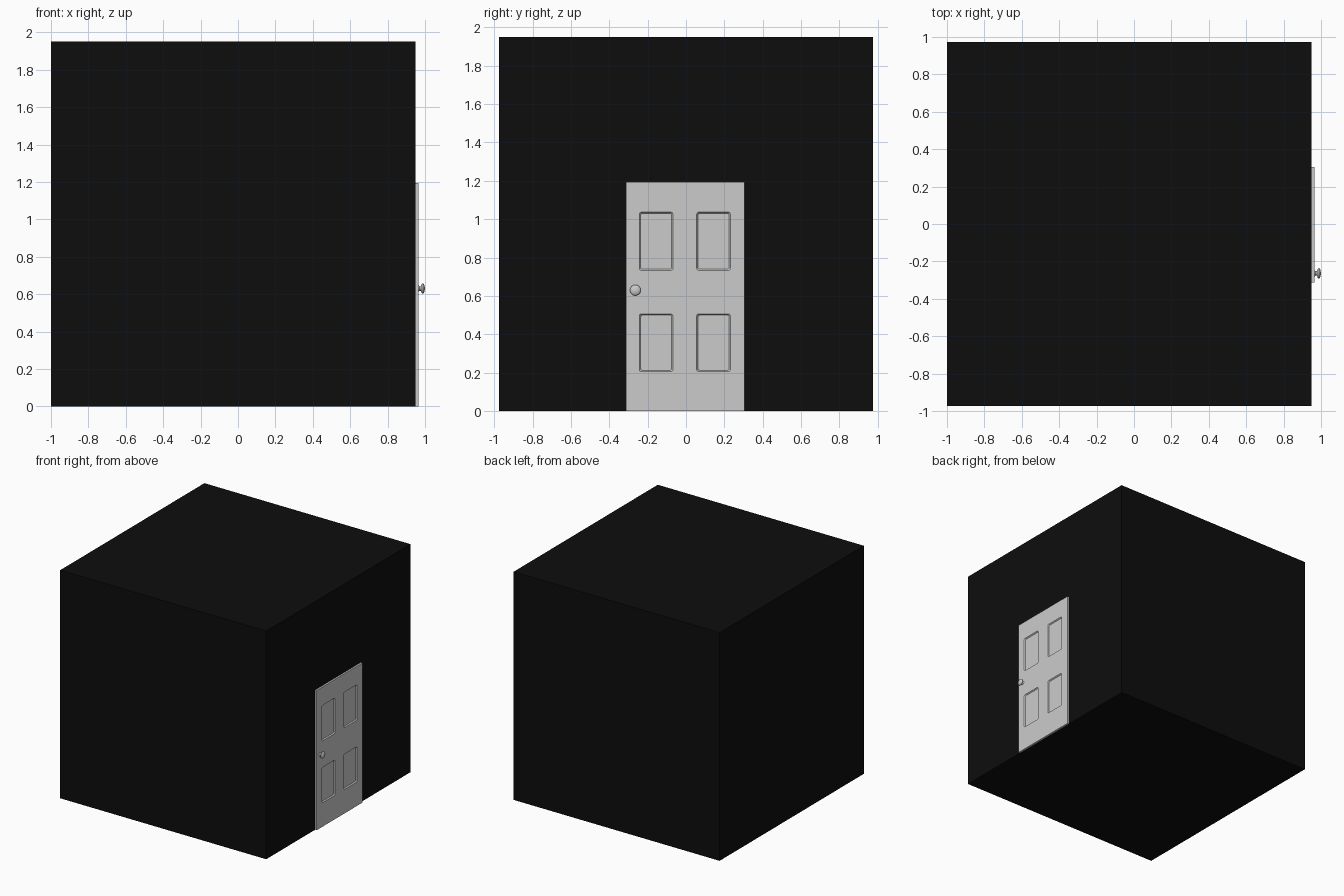
import bpy, bmesh, math
from mathutils import Matrix, Vector

if "Cube" in bpy.data.objects:
    bpy.data.objects.remove(bpy.data.objects["Cube"])

WALL, FACE = 0.949, 0.964   # x of the room wall and of the door front


def mesh_object(name, bm):
    bmesh.ops.recalc_face_normals(bm, faces=bm.faces[:])
    me = bpy.data.meshes.new(name)
    bm.to_mesh(me)
    bm.free()
    ob = bpy.data.objects.new(name, me)
    bpy.context.collection.objects.link(ob)
    return ob


def box(lo, hi):
    lo, hi = Vector(lo), Vector(hi)
    bm = bmesh.new()
    bmesh.ops.create_cube(bm, size=1, matrix=Matrix.Translation((lo + hi) / 2)
                          @ Matrix.Diagonal((*(hi - lo), 1)))
    return bm


# Black cube room
room = mesh_object("room_cube", box((-1, -0.974, 0), (WALL, 0.974, 1.95)))
black = bpy.data.materials.new("black")
black.diffuse_color = (0.004, 0.004, 0.004, 1)
black.use_nodes = True
black.node_tree.nodes["Principled BSDF"].inputs["Base Color"].default_value = black.diffuse_color
room.data.materials.append(black)

# Door slab
door = mesh_object("door", box((WALL - 0.002, -0.313, 0), (FACE, 0.304, 1.195)))


# Recessed panels: rounded corners and sloped walls
def panel_cutter(y0, y1, z0, z1, depth=0.009, slope=0.007):
    bm = box((FACE - depth, y0, z0), (FACE + depth, y1, z1))
    edges = [e for e in bm.edges
             if abs(e.verts[0].co.x - e.verts[1].co.x) > depth]
    bmesh.ops.bevel(bm, geom=edges, offset=0.01, segments=3, profile=0.5,
                    affect='EDGES')
    cy, cz = (y0 + y1) / 2, (z0 + z1) / 2
    for v in bm.verts:
        s = -slope if v.co.x < FACE else slope
        v.co.y = cy + (v.co.y - cy) * (1 + 2 * s / (y1 - y0))
        v.co.z = cz + (v.co.z - cz) * (1 + 2 * s / (z1 - z0))
    return mesh_object("panel_cutter", bm)


for y0, y1 in ((-0.243, -0.068), (0.056, 0.231)):
    for z0, z1 in ((0.205, 0.507), (0.733, 1.037)):
        cutter = panel_cutter(y0, y1, z0, z1)
        mod = door.modifiers.new("panel", 'BOOLEAN')
        mod.operation = 'DIFFERENCE'
        mod.solver = 'EXACT'
        mod.object = cutter
        bpy.context.view_layer.objects.active = door
        bpy.ops.object.modifier_apply(modifier=mod.name)
        bpy.data.objects.remove(cutter)

# Round door knob, turned around the x axis
profile = [(0.960, 0), (0.960, 0.017), (0.967, 0.016), (0.971, 0.012),
           (0.978, 0.012), (0.981, 0.022), (0.985, 0.027), (0.989, 0.028),
           (0.993, 0.025), (0.997, 0.017), (1.0, 0)]
bm = bmesh.new()
verts = [bm.verts.new((x, -0.264, 0.63 + r)) for x, r in profile]
edges = [bm.edges.new(p) for p in zip(verts, verts[1:])]
bmesh.ops.spin(bm, geom=verts + edges, cent=(0, -0.264, 0.63), axis=(1, 0, 0),
               angle=math.tau, steps=32)
bmesh.ops.remove_doubles(bm, verts=bm.verts[:], dist=1e-5)
knob = mesh_object("door_knob", bm)
bpy.ops.object.select_all(action='DESELECT')
knob.select_set(True)
bpy.context.view_layer.objects.active = knob
bpy.ops.object.shade_smooth_by_angle(angle=math.radians(40))
